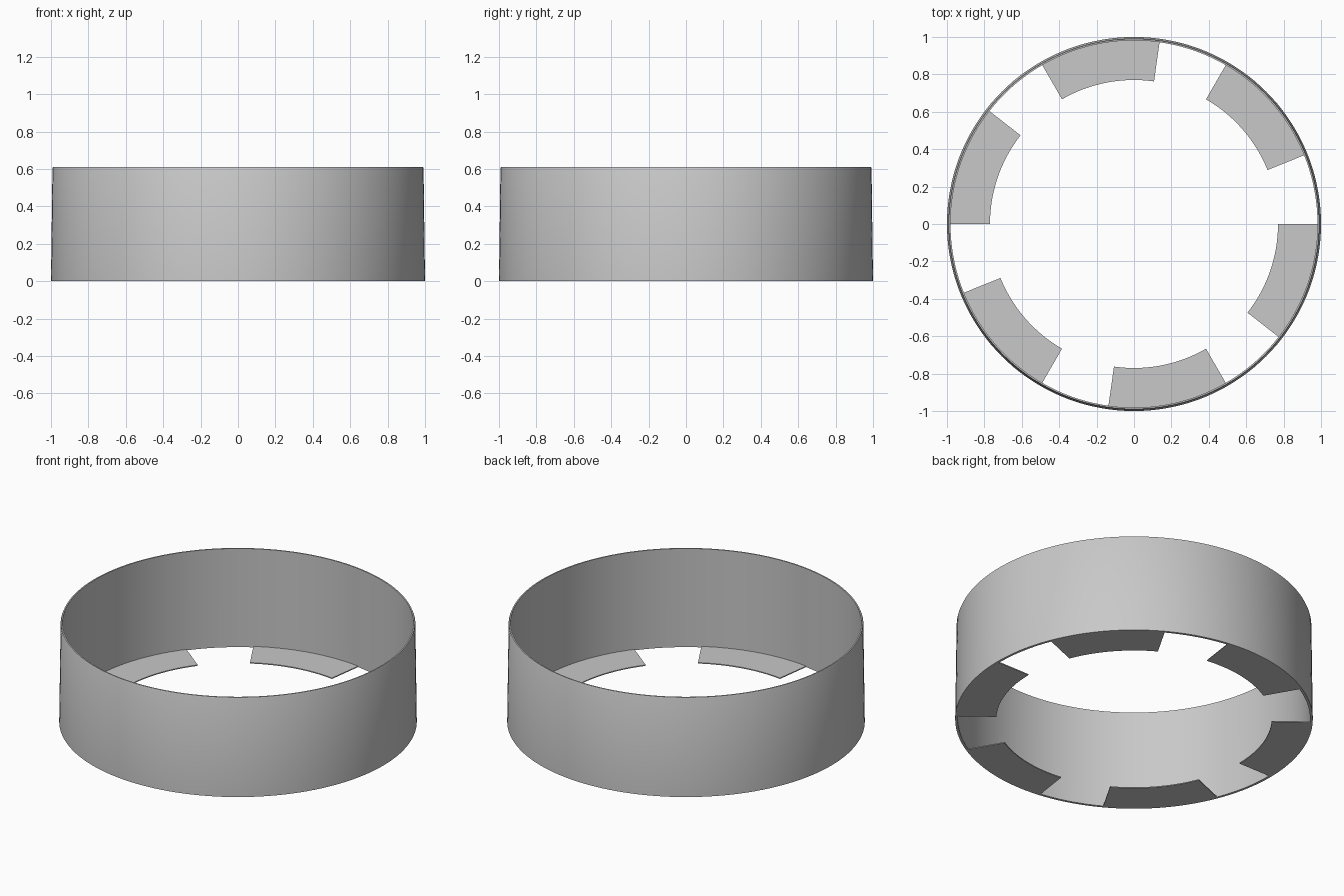
import bpy, bmesh, math
from mathutils import Vector

cube = bpy.data.objects.get("Cube")
if cube:
    bpy.data.objects.remove(cube, do_unlink=True)

grey = bpy.data.materials.new("light grey")
grey.use_nodes = True
grey.diffuse_color = (0.58, 0.58, 0.58, 1)
grey.node_tree.nodes["Principled BSDF"].inputs["Base Color"].default_value = (0.58, 0.58, 0.58, 1)


def revolve(name, profile, start, sweep, steps):
    """Sweep a closed (radius, height) profile around z, angles in degrees."""
    full = sweep == 360
    bm = bmesh.new()
    rings = []
    for i in range(steps if full else steps + 1):
        a = math.radians(start + sweep * i / steps)
        rings.append([bm.verts.new(Vector((r * math.cos(a), r * math.sin(a), z)))
                      for r, z in profile])
    n = len(profile)
    for i in range(steps):
        a, b = rings[i], rings[(i + 1) % len(rings)]
        for j in range(n):
            k = (j + 1) % n
            bm.faces.new((a[j], b[j], b[k], a[k]))
    if not full:
        bm.faces.new(rings[0])
        bm.faces.new(rings[-1])
    bmesh.ops.recalc_face_normals(bm, faces=bm.faces)
    mesh = bpy.data.meshes.new(name)
    bm.to_mesh(mesh)
    bm.free()
    mesh.materials.append(grey)
    obj = bpy.data.objects.new(name, mesh)
    bpy.context.collection.objects.link(obj)
    bpy.ops.object.select_all(action="DESELECT")
    obj.select_set(True)
    bpy.context.view_layer.objects.active = obj
    bpy.ops.object.shade_smooth_by_angle(angle=math.radians(30))
    return obj


# Thin, slightly tapered wall with a softened top rim
wall = [(0.985, 0), (1.0, 0), (0.992, 0.603), (0.989, 0.61), (0.981, 0.61)]
revolve("ring_wall", wall, 0, 360, 144)

# Six thin tabs pointing inward at the bottom edge
tab = [(0.77, 0), (0.986, 0), (0.986, 0.006), (0.77, 0.006)]
for i in range(6):
    revolve(f"bottom_tab_{i + 1}", tab, 22 + 60 * i, 38, 16)
